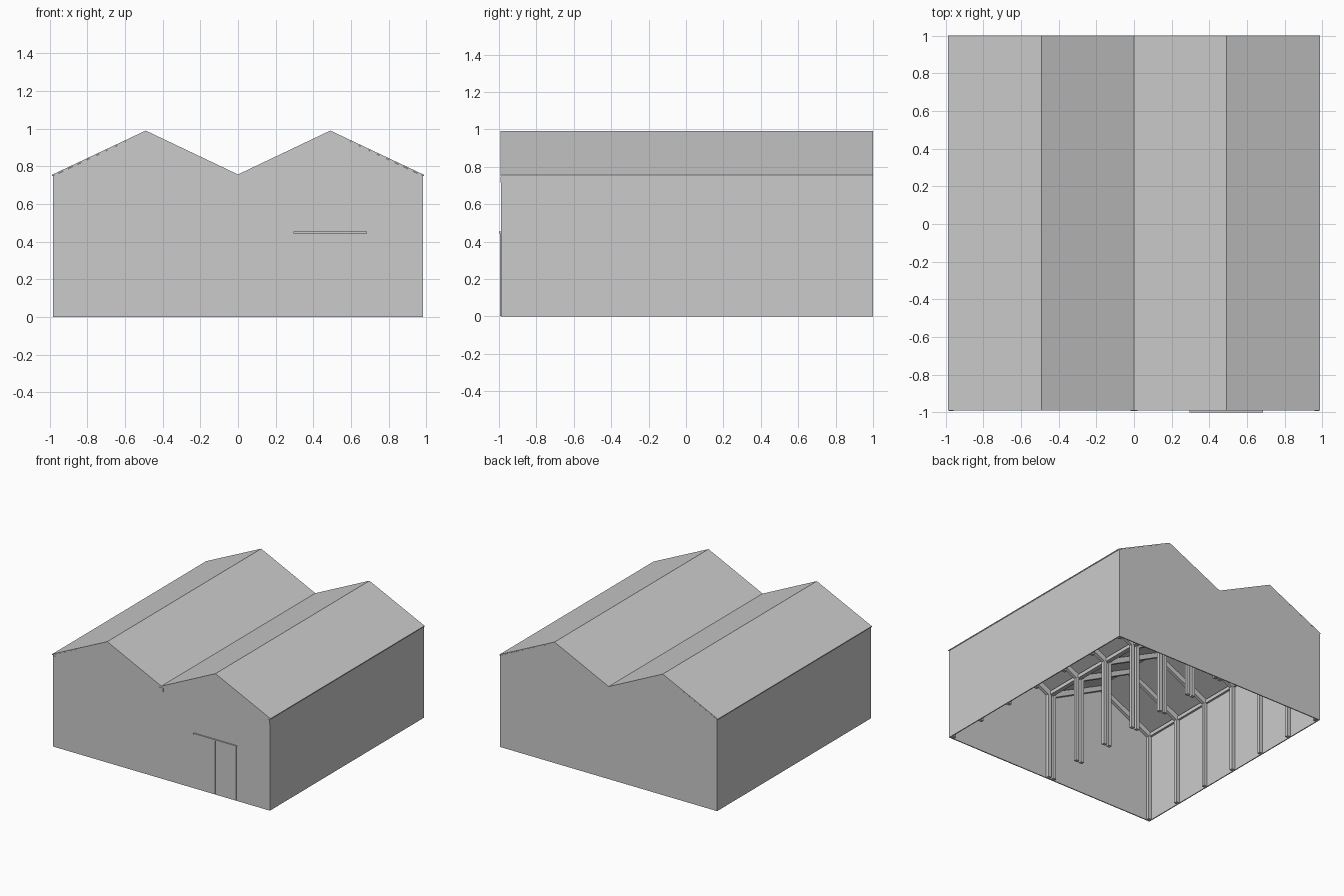
import bpy, bmesh

if "Cube" in bpy.data.objects:
    bpy.data.objects.remove(bpy.data.objects["Cube"])

def material(name, v):
    m = bpy.data.materials.new(name)
    m.diffuse_color = (v, v, v, 1)
    m.use_nodes = True
    m.node_tree.nodes["Principled BSDF"].inputs["Base Color"].default_value = m.diffuse_color
    return m

GREY = material("light grey", 0.6)

def prism(name, profile, y0, y1):
    """Extrude an xz profile from y0 to y1."""
    bm = bmesh.new()
    f = bm.faces.new([bm.verts.new((x, y0, z)) for x, z in profile])
    ext = bmesh.ops.extrude_face_region(bm, geom=[f])
    verts = [g for g in ext["geom"] if isinstance(g, bmesh.types.BMVert)]
    bmesh.ops.translate(bm, vec=(0, y1 - y0, 0), verts=verts)
    bmesh.ops.recalc_face_normals(bm, faces=bm.faces)
    me = bpy.data.meshes.new(name)
    bm.to_mesh(me)
    bm.free()
    me.materials.append(GREY)
    ob = bpy.data.objects.new(name, me)
    bpy.context.collection.objects.link(ob)
    return ob

def box(name, x0, x1, y0, y1, z0, z1):
    return prism(name, [(x0, z0), (x1, z0), (x1, z1), (x0, z1)], y0, y1)

W, Y0, Y1 = 0.982, -0.99, 1.0
EAVE, RIDGE, R = 0.757, 0.99, 0.49
T = 0.008

# Gable walls, front and back
gable = [(-W, 0), (W, 0), (W, EAVE - T), (R, RIDGE - T), (0, EAVE - T),
         (-R, RIDGE - T), (-W, EAVE - T)]
prism("front_wall", gable, Y0, Y0 + T)
prism("back_wall", gable, Y1 - T, Y1)

# Long side walls
box("left_wall", -W, -W + T, Y0 + T, Y1 - T, 0, EAVE - T)
box("right_wall", W - T, W, Y0 + T, Y1 - T, 0, EAVE - T)

# Thin double-pitched roof over each bay
for side, name in ((-1, "left"), (1, "right")):
    e = 0.988
    prism(name + "_roof", [(side * x, z) for x, z in (
        (0, EAVE), (R, RIDGE), (e, EAVE - 0.002),
        (e, EAVE - 0.002 - T), (R, RIDGE - T), (0, EAVE - T))], Y0 - 0.001, Y1)

    # Seven portal frames per bay
    a, b, c = 0.008, W - T, 0.03
    top, low = EAVE - T - 0.002, EAVE - 0.045
    frame = [(a, 0), (a, top), (R, RIDGE - T - 0.002), (b, top), (b, 0),
             (b - c, 0), (b - c, low), (R, RIDGE - 0.05), (a + c, low), (a + c, 0)]
    for i in range(7):
        y = -0.967 + i * 0.324
        prism(f"{name}_portal_frame_{i + 1}", [(side * x, z) for x, z in frame],
              y - 0.013, y + 0.013)

    # Eave beam, ends showing slightly through the front
    xs = sorted((side * (W - 0.025), side * (W - 0.001)))
    box(name + "_eave_beam", xs[0], xs[1], Y0 - 0.003, Y1 - 0.001, 0.715, 0.745)

# Beam under the valley
box("valley_beam", -0.018, 0.018, Y0 - 0.003, Y1 - 0.001, 0.715, 0.745)

# Pair of sliding doors with their rail
box("door_left", 0.30, 0.489, -0.995, Y0, 0.003, 0.442)
box("door_right", 0.491, 0.68, -0.995, Y0, 0.003, 0.442)
box("door_rail", 0.295, 0.685, -1.0, Y0, 0.444, 0.453)
